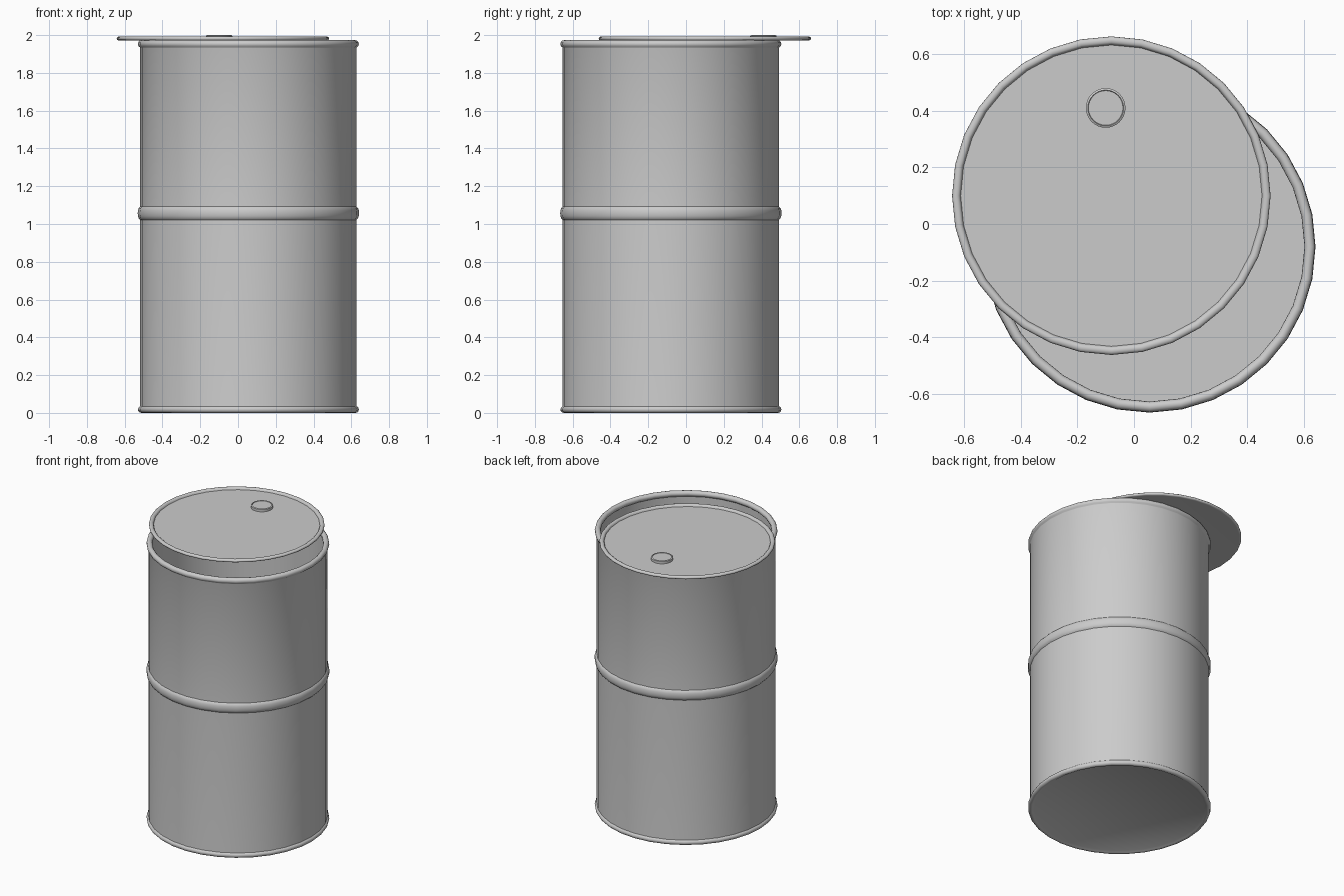
import bpy, bmesh, math

if "Cube" in bpy.data.objects:
    bpy.data.objects.remove(bpy.data.objects["Cube"])

SEG = 32

def lathe(name, profile, loc, seg=SEG):
    """Revolve an (r, z) profile; both ends are on the axis, so the solid is closed."""
    bm = bmesh.new()
    rings = []
    for r, z in profile:
        if r == 0:
            rings.append([bm.verts.new((0, 0, z))])
        else:
            rings.append([bm.verts.new((r * math.cos(2 * math.pi * i / seg),
                                        r * math.sin(2 * math.pi * i / seg), z))
                          for i in range(seg)])
    for a, b in zip(rings, rings[1:]):
        for i in range(seg):
            j = (i + 1) % seg
            quad = [a[i % len(a)], a[j % len(a)], b[j % len(b)], b[i % len(b)]]
            bm.faces.new(list(dict.fromkeys(quad)))
    bmesh.ops.recalc_face_normals(bm, faces=bm.faces)
    mesh = bpy.data.meshes.new(name)
    bm.to_mesh(mesh)
    bm.free()
    ob = bpy.data.objects.new(name, mesh)
    bpy.context.collection.objects.link(ob)
    ob.location = loc
    bpy.ops.object.select_all(action='DESELECT')
    bpy.context.view_layer.objects.active = ob
    ob.select_set(True)
    bpy.ops.object.shade_smooth_by_angle(angle=math.radians(40))
    return ob

def arc(r, z, rr, rz, a0, a1, n):
    """Points along an elliptical arc of a profile, angles in degrees."""
    return [(r + rr * math.cos(math.radians(a0 + (a1 - a0) * i / n)),
             z + rz * math.sin(math.radians(a0 + (a1 - a0) * i / n)))
            for i in range(n + 1)]

# Open drum: floor, bottom rim, wall with middle hoop, rolled top rim, inside
WALL, INNER = 0.573, 0.562
drum = [(0, 0.01), (0.545, 0.01)]
drum += arc(0.567, 0.018, 0.018, 0.018, -120, 70, 6)
drum += [(WALL, 0.037), (WALL, 1.022)]
drum += arc(WALL, 1.057, 0.013, 0.033, -80, 80, 6)
drum += [(WALL, 1.092), (WALL, 1.932)]
drum += arc(0.566, 1.953, 0.019, 0.02, -65, 245, 10)
drum += [(INNER, 1.932), (INNER, 0.025), (0, 0.025)]
lathe("drum_body", drum, (0.055, -0.08, 0))

# Loose lid lying off centre, with a raised rounded edge
lid = [(0, 1.972), (0.55, 1.972)]
lid += arc(0.548, 1.982, 0.0145, 0.011, -70, 180, 8)
lid += [(0.532, 1.979), (0, 1.979)]
lathe("lid", lid, (-0.08, 0.10, 0))

# Bung cap on the lid
cap = [(0, 1.974), (0.07, 1.974), (0.07, 1.996), (0.063, 2.0), (0.061, 1.995), (0, 1.995)]
lathe("bung_cap", cap, (-0.10, 0.41, 0))
